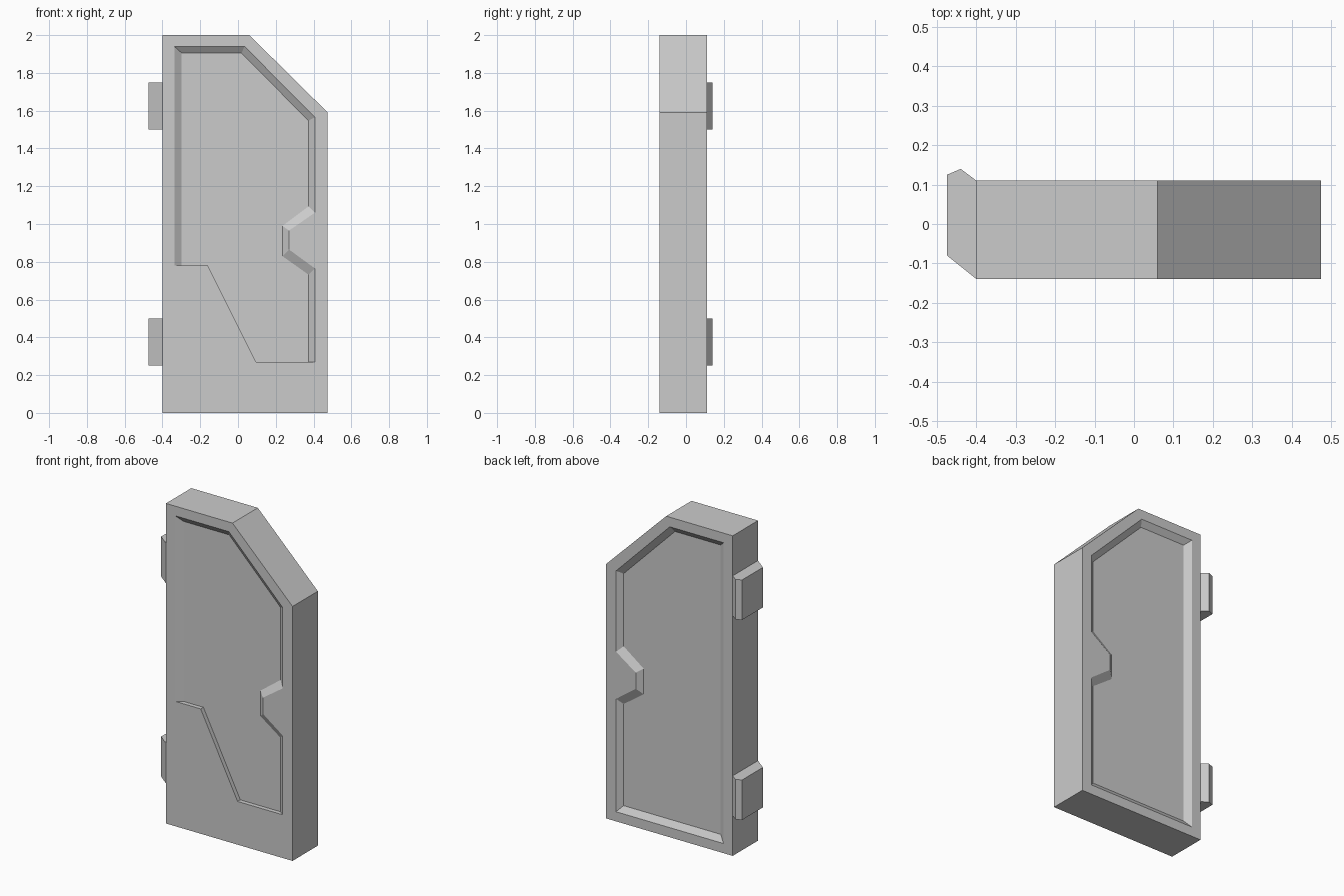
import bpy, bmesh

if "Cube" in bpy.data.objects:
    bpy.data.objects.remove(bpy.data.objects["Cube"])

FRONT, BACK, DEPTH = -0.14, 0.11, 0.027


def loft(name, rings):
    """Closed solid through a list of matching vertex rings."""
    bm = bmesh.new()
    loops = [[bm.verts.new(p) for p in ring] for ring in rings]
    n = len(loops[0])
    for a, b in zip(loops, loops[1:]):
        for i in range(n):
            j = (i + 1) % n
            bm.faces.new((a[i], a[j], b[j], b[i]))
    bm.faces.new(loops[0])
    bm.faces.new(loops[-1])
    bmesh.ops.recalc_face_normals(bm, faces=bm.faces)
    mesh = bpy.data.meshes.new(name)
    bm.to_mesh(mesh)
    bm.free()
    obj = bpy.data.objects.new(name, mesh)
    bpy.context.collection.objects.link(obj)
    return obj


def at_y(profile, y):
    return [(x, y, z) for x, z in profile]


def at_z(profile, z):
    return [(x, y, z) for x, y in profile]


def carve(target, rim, floor, face_y, inward):
    """Cut a bevelled recess into the face at face_y."""
    cutter = loft("recess_cutter", [at_y(rim, face_y - inward * 0.05),
                                    at_y(rim, face_y),
                                    at_y(floor, face_y + inward * DEPTH)])
    cutter.hide_render = True
    mod = target.modifiers.new("recess", 'BOOLEAN')
    mod.operation = 'DIFFERENCE'
    mod.solver = 'EXACT'
    mod.object = cutter
    bpy.context.view_layer.objects.active = target
    bpy.ops.object.modifier_apply(modifier=mod.name)
    bpy.data.objects.remove(cutter)


# Door slab with one clipped corner
outline = [(-0.40, 0), (0.475, 0), (0.475, 1.59), (0.06, 2), (-0.40, 2)]
door = loft("door_slab", [at_y(outline, FRONT), at_y(outline, BACK)])

# Shared recess edges: top, slanted corner and the raised handle notch
rim = [(-0.337, 1.94), (0.035, 1.94), (0.407, 1.565), (0.407, 1.06),
       (0.27, 0.965), (0.27, 0.865), (0.407, 0.765)]
floor = [(-0.298, 1.905), (0.018, 1.905), (0.373, 1.547), (0.373, 1.093),
         (0.235, 0.99), (0.235, 0.83), (0.373, 0.732)]

# Front recess ends at a stepped lower panel with straight walls
step = [(0.095, 0.27), (-0.16, 0.78)]
carve(door, rim + [(0.407, 0.27)] + step + [(-0.337, 0.78)],
      floor + [(0.373, 0.27)] + step + [(-0.298, 0.78)], FRONT, 1)

# Back recess runs the full height
carve(door, rim + [(0.407, 0.06), (-0.337, 0.06)],
      floor + [(0.373, 0.097), (-0.298, 0.097)], BACK, -1)

# Hinges on the left edge
hinge = [(-0.40, FRONT), (-0.475, -0.08), (-0.475, 0.125),
         (-0.44, 0.14), (-0.40, BACK)]
for name, z in (("lower_hinge", 0.25), ("upper_hinge", 1.50)):
    loft(name, [at_z(hinge, z), at_z(hinge, z + 0.25)])
